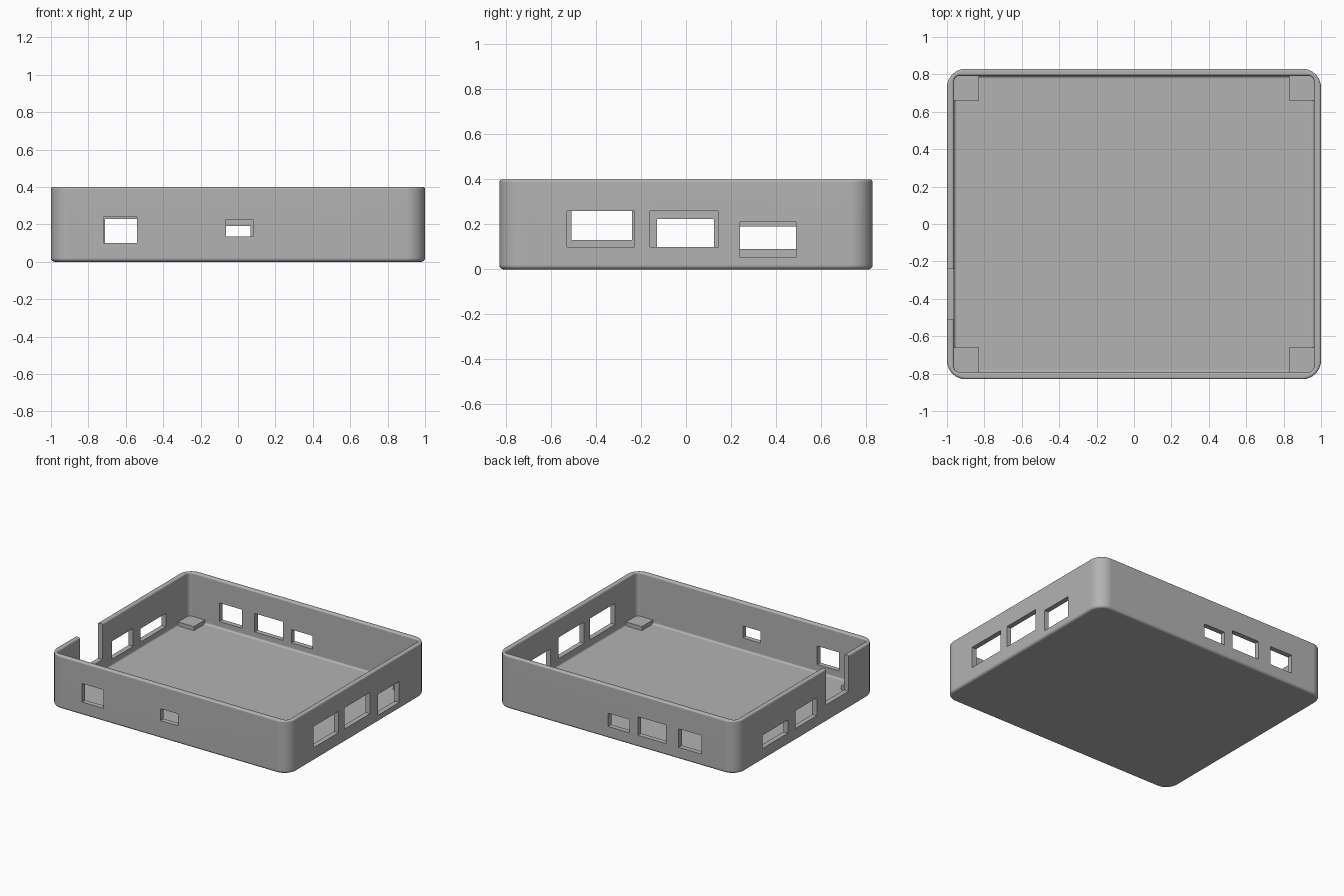
import bpy
import bmesh
from math import sin, cos, pi

HALF_X, HALF_Y, HEIGHT = 1.0, 0.83, 0.4
WALL, FLOOR = 0.038, 0.04
OUTER_R, INNER_R = 0.1, 0.03

cube = bpy.data.objects.get("Cube")
if cube:
    bpy.data.objects.remove(cube, do_unlink=True)

grey = bpy.data.materials.new("plain_grey")
grey.use_nodes = True
colour = (0.45, 0.45, 0.45, 1)
grey.diffuse_color = colour
grey.node_tree.nodes["Principled BSDF"].inputs["Base Color"].default_value = colour


def add_object(name, bm):
    bmesh.ops.recalc_face_normals(bm, faces=bm.faces)
    mesh = bpy.data.meshes.new(name)
    bm.to_mesh(mesh)
    bm.free()
    mesh.materials.append(grey)
    obj = bpy.data.objects.new(name, mesh)
    bpy.context.collection.objects.link(obj)
    return obj


def add_box(bm, x0, x1, y0, y1, z0, z1):
    for v in bmesh.ops.create_cube(bm, size=1)["verts"]:
        v.co = ((x0 + x1) / 2 + v.co.x * (x1 - x0),
                (y0 + y1) / 2 + v.co.y * (y1 - y0),
                (z0 + z1) / 2 + v.co.z * (z1 - z0))


def rounded_loop(bm, inset, z, radius, steps=8):
    """Ring of vertices round a rectangle with rounded corners."""
    cx, cy = HALF_X - inset - radius, HALF_Y - inset - radius
    ring = []
    for corner, (sx, sy) in enumerate([(1, 1), (-1, 1), (-1, -1), (1, -1)]):
        for i in range(steps + 1):
            a = (corner + i / steps) * pi / 2
            ring.append(bm.verts.new((sx * cx + radius * cos(a),
                                      sy * cy + radius * sin(a), z)))
    return ring


def fillet(inset, z, r, start, steps=4):
    """Quarter arc in the wall section, as (inset, height) pairs."""
    arc = []
    for i in range(steps + 1):
        a = start + i / steps * pi / 2
        arc.append((inset + r * cos(a), z + r * sin(a)))
    return arc


# Open tray: wall section swept round the rounded rectangle
low, rim, inner = 0.02, 0.012, 0.015
outside = fillet(low, low, low, -pi / 2)
outside = [(i, z) for i, z in outside]
outside = [(2 * low - i, z) for i, z in outside]
rim_out = [(i, z) for i, z in fillet(rim, HEIGHT - rim, rim, pi / 2)][::-1]
rim_in = fillet(WALL - rim, HEIGHT - rim, rim, 0)[::-1]
inside = [(2 * (WALL + inner) - i, z)
          for i, z in fillet(WALL + inner, FLOOR + inner, inner, -pi / 2)][::-1]

bm = bmesh.new()
rings = [rounded_loop(bm, i, z, OUTER_R - i) for i, z in outside + rim_out]
rings += [rounded_loop(bm, i, z, INNER_R + WALL - i) for i, z in rim_in + inside]
for a, b in zip(rings, rings[1:]):
    for k in range(len(a)):
        n = (k + 1) % len(a)
        bm.faces.new((a[k], a[n], b[n], b[k]))
bm.faces.new(rings[0])
bm.faces.new(rings[-1])
tray = add_object("tray", bm)

# Port openings in each wall: start, end, bottom, top
front_ports = [(-0.72, -0.54, 0.10, 0.24), (-0.065, 0.08, 0.135, 0.225)]
back_ports = [(-0.71, -0.52, 0.09, 0.23), (-0.415, -0.18, 0.09, 0.23),
              (-0.11, 0.068, 0.09, 0.19)]
left_ports = [(-0.53, -0.23, 0.10, 0.26), (-0.16, 0.145, 0.10, 0.26),
              (0.24, 0.49, 0.052, 0.21)]
right_ports = [(-0.51, -0.24, 0.13, 0.5), (-0.13, 0.125, 0.09, 0.225),
               (0.215, 0.515, 0.09, 0.19)]
bm = bmesh.new()
for ports, side in ((front_ports, -1), (back_ports, 1)):
    for a, b, z0, z1 in ports:
        ends = sorted((side * (HALF_Y - 0.1), side * (HALF_Y + 0.1)))
        add_box(bm, a, b, *ends, z0, z1)
for ports, side in ((right_ports, -1), (left_ports, 1)):
    for a, b, z0, z1 in ports:
        ends = sorted((side * (HALF_X - 0.1), side * (HALF_X + 0.1)))
        add_box(bm, *ends, a, b, z0, z1)
cutter = add_object("port_cutter", bm)
cutter.hide_render = True

bpy.ops.object.select_all(action="DESELECT")
bpy.context.view_layer.objects.active = tray
tray.select_set(True)
cut = tray.modifiers.new("ports", "BOOLEAN")
cut.operation = "DIFFERENCE"
cut.solver = "EXACT"
cut.object = cutter
bpy.ops.object.modifier_apply(modifier=cut.name)
bpy.data.objects.remove(cutter, do_unlink=True)
bpy.ops.object.shade_smooth_by_angle(angle=pi / 6)
weighted = tray.modifiers.new("even_shading", "WEIGHTED_NORMAL")
weighted.keep_sharp = True

# Square support pads in the inner corners
for side_x, name_x in ((-1, "right"), (1, "left")):
    for side_y, name_y in ((-1, "front"), (1, "back")):
        bm = bmesh.new()
        xs = sorted((side_x * 0.83, side_x * 0.965))
        ys = sorted((side_y * 0.66, side_y * 0.795))
        add_box(bm, *xs, *ys, 0.015, 0.07)
        add_object(f"{name_y}_{name_x}_pad", bm)
